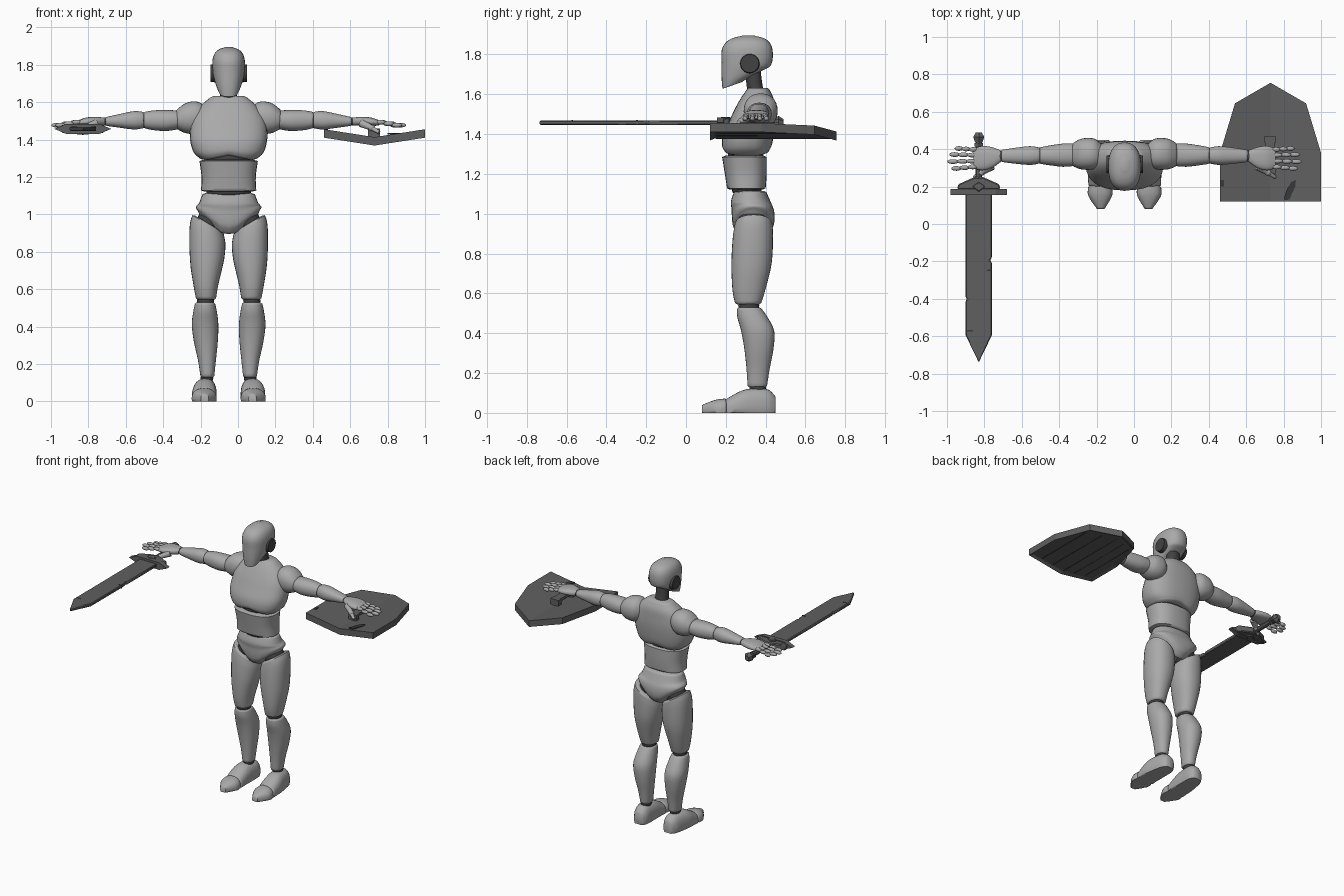
import bpy, bmesh, math
from mathutils import Vector

if "Cube" in bpy.data.objects:
    bpy.data.objects.remove(bpy.data.objects["Cube"])

CX = -0.05  # the figure stands slightly left of centre


def material(name, v):
    m = bpy.data.materials.new(name)
    m.diffuse_color = (v, v, v, 1)
    m.use_nodes = True
    m.node_tree.nodes["Principled BSDF"].inputs["Base Color"].default_value = m.diffuse_color
    return m


BODY = material("body grey", 0.40)
JOINT = material("joint charcoal", 0.055)
GEAR = material("weapon dark grey", 0.115)
DAMAGE = material("damage black", 0.04)


def finish(name, bm, mat, angle=40):
    bmesh.ops.recalc_face_normals(bm, faces=bm.faces)
    me = bpy.data.meshes.new(name)
    bm.to_mesh(me)
    bm.free()
    me.materials.append(mat)
    ob = bpy.data.objects.new(name, me)
    bpy.context.collection.objects.link(ob)
    bpy.ops.object.select_all(action='DESELECT')
    ob.select_set(True)
    bpy.context.view_layer.objects.active = ob
    bpy.ops.object.shade_smooth_by_angle(angle=math.radians(angle))
    return ob


def smooth_path(rows, steps=4):
    out = []
    for i in range(len(rows) - 1):
        p = [Vector(rows[min(max(j, 0), len(rows) - 1)]) for j in range(i - 1, i + 3)]
        for k in range(steps):
            t = k / steps
            out.append(0.5 * (2 * p[1] + (p[2] - p[0]) * t
                       + (2 * p[0] - 5 * p[1] + 4 * p[2] - p[3]) * t * t
                       + (3 * p[1] - p[0] - 3 * p[2] + p[3]) * t ** 3))
    return out + [Vector(rows[-1])]


def loft(name, rows, axis='z', s=1, mat=BODY, e=2.2, warp=None, lip=0.007, n=28):
    """Rows are (position, centre u, centre v, radius u, radius v)."""
    rings = smooth_path([Vector(r) for r in rows])
    d = math.copysign(lip, rows[-1][0] - rows[0][0])
    for end, sign in ((0, -1), (-1, 1)):
        r = rings[end].copy()
        r[0] += sign * d
        r[3] *= 0.85
        r[4] *= 0.85
        rings.insert(0 if end == 0 else len(rings), r)
    bm = bmesh.new()
    loops = []
    for t, cu, cv, ru, rv in rings:
        loop = []
        for i in range(n):
            a = math.tau * i / n
            c, q = math.cos(a), math.sin(a)
            u = cu + ru * math.copysign(abs(c) ** (2 / e), c)
            v = cv + rv * math.copysign(abs(q) ** (2 / e), q)
            co = {'z': (u, v, t), 'y': (u, t, v), 'x': (t, u, v)}[axis]
            co = warp(*co) if warp else co
            loop.append(bm.verts.new((co[0] * s + CX, co[1], co[2])))
        loops.append(loop)
    for a, b in zip(loops, loops[1:]):
        for i in range(n):
            bm.faces.new((a[i], a[(i + 1) % n], b[(i + 1) % n], b[i]))
    bm.faces.new(loops[0])
    bm.faces.new(loops[-1])
    return finish(name, bm, mat, 60)


def ball(name, c, r, mat=JOINT):
    bm = bmesh.new()
    bmesh.ops.create_uvsphere(bm, u_segments=20, v_segments=12, radius=1)
    for v in bm.verts:
        v.co = Vector((c[0] + CX + v.co.x * r[0], c[1] + v.co.y * r[1], c[2] + v.co.z * r[2]))
    return finish(name, bm, mat)


def rod(name, a, b, r1, r2, mat, sides=12, angle=40):
    a, b = Vector(a), Vector(b)
    bm = bmesh.new()
    bmesh.ops.create_cone(bm, cap_ends=True, segments=sides, radius1=r1, radius2=r2, depth=(b - a).length)
    q = Vector((0, 0, 1)).rotation_difference(b - a)
    for v in bm.verts:
        v.co = q @ v.co + (a + b) / 2
    return finish(name, bm, mat, angle)


def prism(name, pts, axis, lo, hi, mat, bevel=0.0):
    bm = bmesh.new()
    place = (lambda p, h: (p[0], p[1], h)) if axis == 'z' else (lambda p, h: (p[0], h, p[1]))
    f = bm.faces.new([bm.verts.new(place(p, lo)) for p in pts])
    g = bmesh.ops.extrude_face_region(bm, geom=[f])['geom']
    for v in g:
        if isinstance(v, bmesh.types.BMVert):
            v.co[2 if axis == 'z' else 1] = hi
    ob = finish(name, bm, mat, 15)
    if bevel:
        m = ob.modifiers.new("edge", 'BEVEL')
        m.width, m.segments = bevel, 1
    return ob


def box(name, x0, x1, y0, y1, z0, z1, mat):
    return prism(name, [(x0, y0), (x1, y0), (x1, y1), (x0, y1)], 'z', z0, z1, mat)


# Head, chin line rising towards the back
def chin(x, y, z):
    return x, y, z + 0.35 * max(0, y - 0.18) * min(1, max(0, (1.74 - z) / 0.11))


loft("head", [(1.628, 0, .235, .048, .052), (1.66, 0, .268, .064, .088), (1.70, 0, .29, .075, .112),
              (1.76, 0, .305, .085, .127), (1.82, 0, .307, .087, .128), (1.86, 0, .31, .075, .110),
              (1.882, 0, .313, .052, .077), (1.892, 0, .313, .025, .038)], e=2.35, warp=chin, lip=0.002)
loft("neck", [(1.57, 0, .36, .055, .045), (1.64, 0, .345, .045, .04), (1.72, 0, .335, .045, .04)], mat=JOINT)

# Torso
loft("chest", [(1.298, 0, .305, .152, .112), (1.33, 0, .305, .186, .124), (1.39, 0, .312, .205, .127),
               (1.46, 0, .33, .205, .115), (1.52, 0, .343, .19, .101), (1.58, 0, .357, .15, .082),
               (1.625, 0, .362, .098, .056)], e=2.5,
     warp=lambda x, y, z: (x, y, z + 0.022 * max(0, 1 - abs(x) / .12) * max(0, (1.36 - z) / .06)))
loft("abdomen", [(1.128, 0, .303, .148, .097), (1.20, 0, .300, .145, .105), (1.285, 0, .293, .156, .112)], e=2.5)
loft("pelvis", [(.902, 0, .335, .155, .075), (.93, 0, .337, .172, .098), (.97, 0, .338, .175, .107),
                (1.02, 0, .335, .168, .106), (1.06, 0, .325, .158, .100), (1.108, 0, .322, .14, .082)], e=2.3,
     warp=lambda x, y, z: (x, y, z + .75 * max(0, abs(x) - .03) * min(1, max(0, (1.06 - z) / .14))))
ball("waist_joint", (0, .305, 1.12), (.12, .075, .04))
ball("rib_joint", (0, .30, 1.30), (.13, .09, .04))


# Limbs, built once for each side
def thigh_top(x, y, z):
    return x, y, z + 0.6 * (x - .11) * min(1, max(0, (z - .72) / .2))


def flat_sole(x, y, z):
    return x, y, max(z, 0)


for s, side in ((-1, "right"), (1, "left")):
    rod(side + "_ear_disc", (CX + s * .07, .32, 1.755), (CX + s * .097, .32, 1.755), .05, .046, JOINT, 24)
    loft(side + "_thigh", [(.552, .121, .312, .054, .066), (.62, .122, .316, .066, .083), (.75, .117, .329, .09, .101),
                           (.88, .113, .336, .096, .101), (.945, .11, .34, .084, .094)], s=s, warp=thigh_top)
    loft(side + "_shin", [(.136, .114, .358, .037, .049), (.22, .116, .362, .048, .058), (.32, .122, .366, .064, .073),
                          (.41, .126, .360, .071, .083), (.48, .126, .334, .063, .076),
                          (.522, .126, .318, .054, .062)], s=s)
    loft(side + "_foot", [(.207, .130, .015, .064, .058), (.28, .130, .03, .066, .082), (.34, .126, .035, .062, .088),
                          (.41, .120, .035, .054, .083), (.443, .118, .03, .038, .06)], 'y', s, e=2.4, warp=flat_sole)
    loft(side + "_toes", [(.088, .128, .015, .025, .028), (.125, .13, .015, .05, .043),
                          (.16, .131, .015, .066, .053), (.197, .131, .015, .064, .057)], 'y', s, e=2.4, warp=flat_sole)
    for nm, c, r in (("hip", (.10, .335, .96), (.07, .075, .07)), ("knee", (.124, .315, .538), (.046, .053, .045)),
                     ("ankle", (.116, .36, .125), (.034, .042, .035)), ("elbow", (.455, .366, 1.503), (.035, .042, .042)),
                     ("wrist", (.663, .363, 1.497), (.02, .03, .022)), ("armpit", (.16, .365, 1.51), (.05, .06, .06))):
        ball(side + "_" + nm + "_joint", (c[0] * s, c[1], c[2]), r)
    loft(side + "_shoulder", [(.125, .372, 1.522, .055, .055), (.155, .375, 1.52, .078, .078),
                              (.19, .375, 1.517, .085, .087), (.235, .374, 1.514, .081, .078),
                              (.272, .371, 1.509, .064, .055)], 'x', s)
    loft(side + "_upper_arm", [(.27, .37, 1.505, .06, .05), (.33, .368, 1.502, .062, .056), (.40, .367, 1.503, .053, .053),
                               (.448, .366, 1.504, .045, .044)], 'x', s)
    loft(side + "_forearm", [(.458, .366, 1.504, .043, .044), (.505, .366, 1.503, .05, .049), (.58, .365, 1.5, .043, .037),
                             (.652, .364, 1.497, .033, .024)], 'x', s)
    loft(side + "_palm", [(.668, .362, 1.497, .034, .021), (.71, .355, 1.497, .056, .024), (.76, .352, 1.495, .065, .023),
                          (.80, .351, 1.49, .055, .015)], 'x', s, e=2.4)
    # Fingers in three swollen segments, then the thumb
    for i, (y0, y1, tip) in enumerate(((.397, .405, .905), (.368, .372, .933), (.337, .333, .943), (.307, .295, .922))):
        for k in range(3):
            t0, t1 = k / 3, (k + 1) / 3
            a, b = .79 + (tip - .79) * t0, .79 + (tip - .79) * t1
            y, z = y0 + (y1 - y0) * (t0 + t1) / 2, 1.493 - .008 * k
            ball(f"{side}_finger_{i + 1}_{k + 1}", (s * (a + b) / 2, y, z), ((b - a) * .6, .0125, .0125), BODY)
    rod(side + "_thumb_base", (CX + s * .71, .31, 1.488), (CX + s * .765, .275, 1.462), .023, .015, BODY)
    ball(side + "_thumb_knuckle", (s * .765, .275, 1.462), (.018, .017, .017), BODY)
    rod(side + "_thumb_tip", (CX + s * .765, .275, 1.462), (CX + s * .805, .25, 1.438), .014, .009, BODY)

# Sword with a chipped blade
SX, SZ = -.83, 1.457
prism("sword_blade", [(-.07, .17), (-.07, -.395), (-.062, -.402), (-.07, -.41), (-.07, -.595), (0, -.74), (.07, -.595),
                      (.07, -.205), (.06, -.195), (.07, -.18), (.07, .17)], 'z', SZ - .011, SZ + .011, GEAR, .005)
bpy.data.objects["sword_blade"].location.x = SX
for x0, x1, y0, y1 in ((-.062, -.03, -.575, -.567), (.045, .07, -.25, -.242)):
    box("blade_scratch", SX + x0, SX + x1, y0, y1, SZ - .0125, SZ + .0125, DAMAGE)
prism("sword_guard_bar", [(SX + x, SZ + z) for x, z in ((-.152, 0), (-.09, .026), (.09, .026), (.152, 0), (.09, -.026),
                                                        (-.09, -.026))], 'y', .155, .188, GEAR)
prism("sword_guard_wing", [(SX + x, y) for x, y in ((-.115, .185), (.115, .185), (.11, .212), (.025, .25), (-.025, .25),
                                                    (-.11, .212))], 'z', SZ - .022, SZ + .022, GEAR, .006)
prism("guard_jewel", [(SX - .035, .2), (SX, .172), (SX + .035, .2), (SX, .225)], 'z', SZ - .03, SZ + .03, GEAR, .004)
rod("sword_grip", (SX, .24, SZ), (SX, .44, SZ), .018, .016, GEAR, 8)
rod("grip_ring", (SX, .415, SZ), (SX, .432, SZ), .025, .025, GEAR, 6, 20)
rod("pommel_base", (SX, .435, SZ), (SX, .465, SZ), .022, .034, GEAR, 6, 20)
rod("pommel_cap", (SX, .465, SZ), (SX, .49, SZ), .034, .018, GEAR, 6, 20)

# Shield: two flat halves folded along the centre, recessed underneath
HX = .73
half = [(0, .12), (.27, .12), (.27, .38), (.19, .645), (0, .755)]


def fold(x):
    return 1.413 + .042 * abs(x) / .27


bm = bmesh.new()
under = []
for k in (-1, 1):
    f = bm.faces.new([bm.verts.new((HX + k * x, y, fold(x) - .045)) for x, y in half])
    under.append(f)
bmesh.ops.remove_doubles(bm, verts=bm.verts, dist=.0001)
top = bmesh.ops.extrude_face_region(bm, geom=list(bm.faces), use_keep_orig=True)['geom']
for v in top:
    if isinstance(v, bmesh.types.BMVert):
        v.co.z += .045
bmesh.ops.recalc_face_normals(bm, faces=bm.faces)
bm.normal_update()
low = [f for f in bm.faces if f.normal.z < -.7]
bmesh.ops.inset_region(bm, faces=low, thickness=.025, depth=0)
bm.normal_update()
for v in {v for f in low for v in f.verts}:
    v.co.z += .01
finish("shield", bm, GEAR, 5)

# Plank seams beneath, a grip above, and battle damage
for x in (-.18, -.09, 0, .09, .18):
    z = fold(x) - .035
    box("plank_seam", HX + x - .003, HX + x + .003, .15, .71 - abs(x) * .6, z - .002, z + .004, DAMAGE)
box("shield_grip", .70, .755, .27, .465, 1.438, 1.458, GEAR)
for y in (.27, .435):
    box("grip_post", .695, .76, y, y + .032, 1.405, 1.458, GEAR)
prism("shield_gash", [(.80, .13), (.83, .13), (.862, .20), (.866, .235), (.84, .225), (.815, .18)], 'z',
      1.428, 1.4355, DAMAGE)
box("shield_chip", .462, .482, .20, .235, 1.447, 1.456, DAMAGE)
